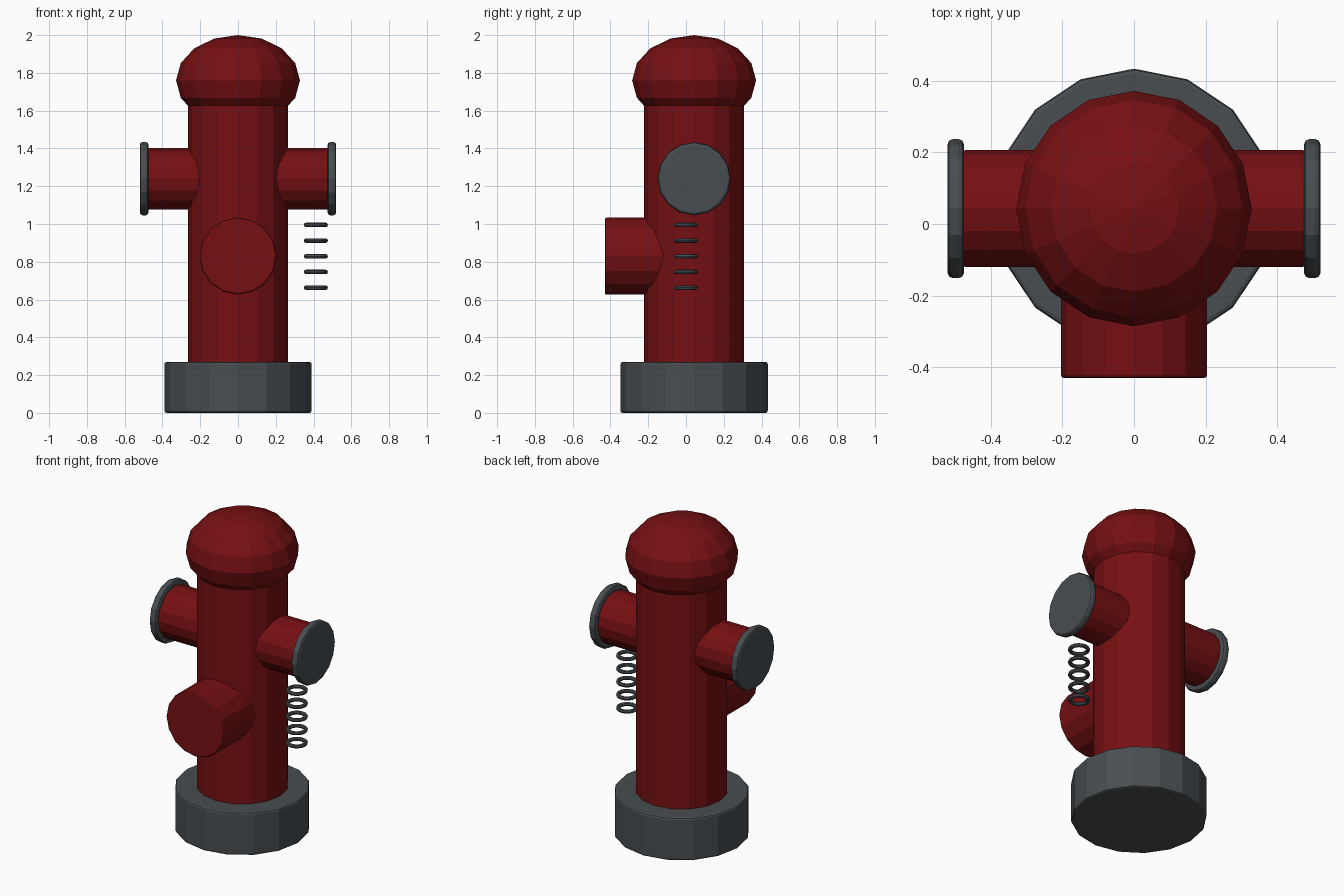
import bpy, math
from mathutils import Matrix

if "Cube" in bpy.data.objects:
    bpy.data.objects.remove(bpy.data.objects["Cube"])

CY = 0.043          # y of the column axis
SIDES = 16


def material(name, rgb):
    m = bpy.data.materials.new(name)
    m.diffuse_color = (*rgb, 1)
    m.use_nodes = True
    m.node_tree.nodes["Principled BSDF"].inputs["Base Color"].default_value = m.diffuse_color
    return m


RED = material("dark red paint", (0.18, 0.005, 0.006))
GREY = material("dark grey iron", (0.065, 0.075, 0.083))


def finish(name, mat, bevel=0.0):
    ob = bpy.context.object
    ob.name = name
    ob.data.materials.append(mat)
    if bevel:
        b = ob.modifiers.new("soft edge", "BEVEL")
        b.width = bevel
        b.segments = 2
        b.limit_method = "ANGLE"
        b.angle_limit = math.radians(40)
    return ob


def cylinder(name, mat, radius, start, end, centre, axis="z", bevel=0.01):
    """Cylinder running from start to end along an axis; centre gives the other two coordinates."""
    mid = (start + end) / 2
    a, b = centre
    loc = {"x": (mid, a, b), "y": (a, mid, b), "z": (a, b, mid)}[axis]
    rot = {"x": (0, math.pi / 2, 0), "y": (math.pi / 2, 0, 0), "z": (0, 0, 0)}[axis]
    bpy.ops.mesh.primitive_cylinder_add(vertices=SIDES, radius=radius,
                                        depth=abs(end - start), location=loc, rotation=rot)
    return finish(name, mat, bevel)


# Base and column
cylinder("base", GREY, 0.39, 0, 0.27, (0, CY), bevel=0.012)
cylinder("column", RED, 0.265, 0.2, 1.72, (0, CY), bevel=0)

# Domed top: flattened sphere
bpy.ops.mesh.primitive_uv_sphere_add(segments=SIDES, ring_count=8, radius=1, location=(0, CY, 1.76))
dome = finish("domed_top", RED)
dome.data.transform(Matrix.Diagonal((0.328, 0.328, 0.24, 1)))

# Side outlets with caps
for side, s in (("right", 1), ("left", -1)):
    cylinder(side + "_outlet", RED, 0.163, s * 0.1, s * 0.48, (CY, 1.24), "x", 0.01)
    cylinder(side + "_outlet_cap", GREY, 0.194, s * 0.474, s * 0.52, (CY, 1.24), "x", 0.015)

# Front outlet
cylinder("front_outlet", RED, 0.204, -0.43, 0, (0, 0.83), "y", 0.01)

# Hanging chain of separate rings
for i in range(5):
    bpy.ops.mesh.primitive_torus_add(major_segments=16, minor_segments=8, major_radius=0.052,
                                     minor_radius=0.012, location=(0.412, 0, 0.663 + i * 0.083))
    finish("chain_ring_%d" % (i + 1), GREY)
